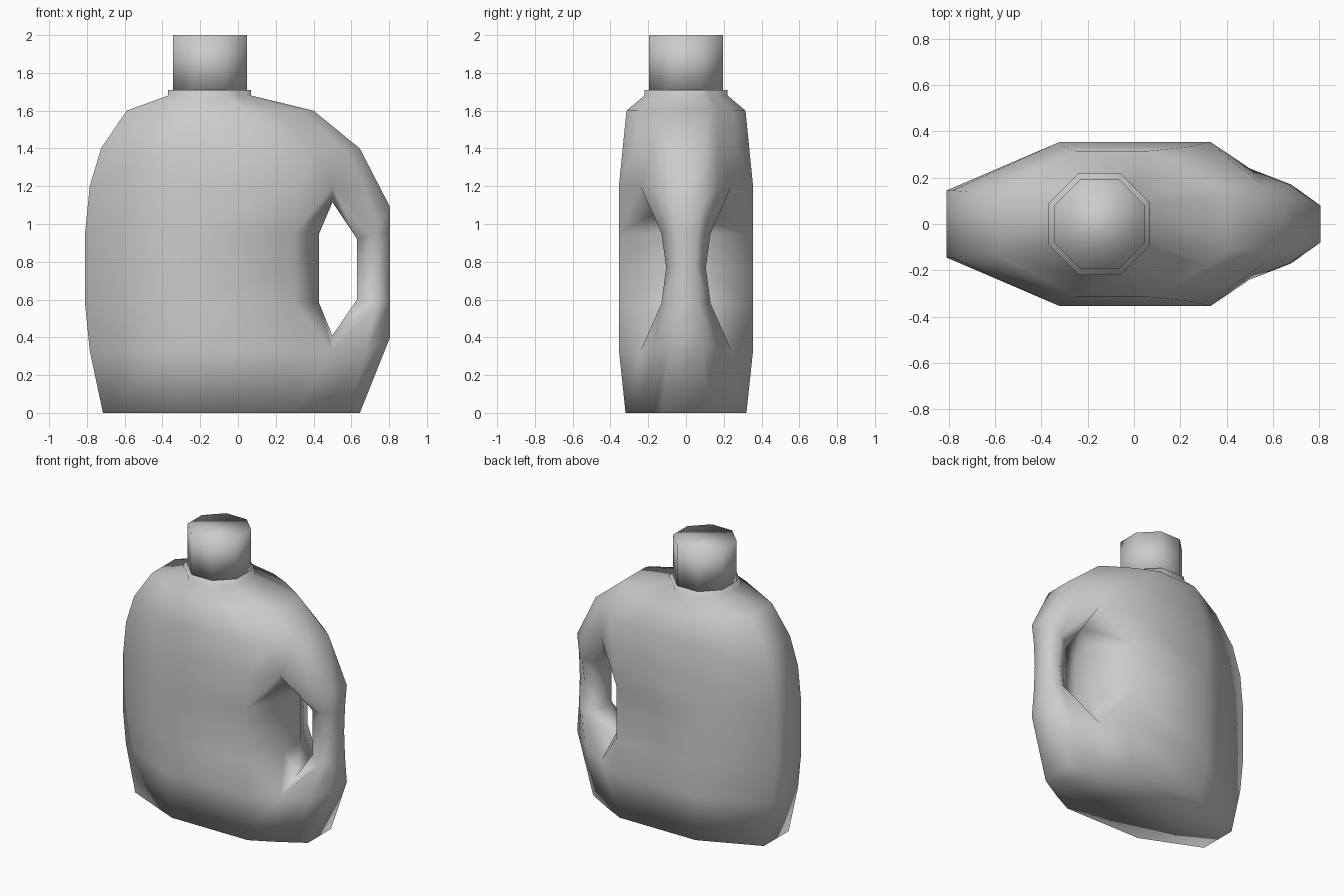
import bpy, bmesh, math

old = bpy.data.objects.get("Cube")
if old:
    bpy.data.objects.remove(old, do_unlink=True)

plastic = bpy.data.materials.new("grey_plastic")
plastic.use_nodes = True
grey = (0.6, 0.6, 0.6, 1)
plastic.diffuse_color = grey
plastic.node_tree.nodes["Principled BSDF"].inputs["Base Color"].default_value = grey


def finish(name, bm):
    """Turn a bmesh into a smooth, single-colour object."""
    bmesh.ops.recalc_face_normals(bm, faces=bm.faces[:])
    for face in bm.faces:
        face.smooth = True
    mesh = bpy.data.meshes.new(name)
    bm.to_mesh(mesh)
    bm.free()
    mesh.materials.append(plastic)
    obj = bpy.data.objects.new(name, mesh)
    bpy.context.collection.objects.link(obj)
    return obj


# Half sections: height, height of the handle edge, then (x, depth) from
# the left end, over the flat side, to the handle edge
LEFT, SIDE_A, SIDE_B, DIP, GRIP, EDGE = range(6)
collar = [(-.37, .09), (-.24, .22), (-.06, .22), (0, .16), (.04, .12), (.07, .09)]
sections = [
    (0, 0, [(-.715, .14), (-.3, .32), (.3, .32), (.44, .25), (.58, .17), (.645, .13)]),
    (.33, .4, [(-.785, .145), (-.32, .355), (.33, .355), (.5, .24), (.68, .17), (.805, .08)]),
    (.58, .58, [(-.81, .145), (-.32, .355), (.3, .355), (.5, .24), (.73, .13), (.805, .06)]),
    (.77, .77, [(-.81, .145), (-.32, .355), (.3, .355), (.5, .24), (.73, .105), (.805, .05)]),
    (.95, .95, [(-.81, .145), (-.32, .355), (.3, .355), (.5, .24), (.73, .13), (.805, .06)]),
    (1.2, 1.09, [(-.785, .145), (-.32, .355), (.33, .355), (.5, .24), (.67, .17), (.805, .08)]),
    (1.4, 1.4, [(-.725, .14), (-.31, .335), (.25, .335), (.42, .27), (.56, .17), (.645, .1)]),
    (1.6, 1.6, [(-.59, .13), (-.25, .315), (.06, .315), (.2, .25), (.33, .17), (.4, .12)]),
    (1.68, 1.68, collar),
    (1.71, 1.71, collar),
]

# Rim of the handle hole as (section, column), and the matching inner edge
rim = [(2, SIDE_B), (3, SIDE_B), (4, SIDE_B), (5, DIP),
       (4, GRIP), (3, GRIP), (2, GRIP), (1, DIP)]
inner_edge = [(.43, .58), (.43, .77), (.43, .95), (.5, 1.115),
              (.63, .92), (.63, .77), (.63, .6), (.5, .41)]
opening = {(2, DIP), (3, DIP), (4, DIP)}

bm = bmesh.new()
walls, holes = [], []
for side in (-1, 1):
    grid = {}
    for row, (z, edge_z, points) in enumerate(sections):
        for col, (x, depth) in enumerate(points):
            if (row, col) not in opening:
                height = edge_z if col == EDGE else z
                grid[row, col] = bm.verts.new((x, side * depth, height))
    # Side skin, leaving the handle opening free
    for row in range(len(sections) - 1):
        for col in range(EDGE):
            keys = [(row, col), (row, col + 1), (row + 1, col + 1), (row + 1, col)]
            corners = [grid[k] for k in keys if k in grid]
            if len(corners) > 2:
                bm.faces.new(corners)
    # Sloped recess from the rim to the hole
    hole = [bm.verts.new((x, side * (.09 if x < .45 else .06), z)) for x, z in inner_edge]
    for i in range(len(rim)):
        j = (i + 1) % len(rim)
        bm.faces.new([grid[rim[i]], grid[rim[j]], hole[j], hole[i]])
    walls.append(grid)
    holes.append(hole)

# Join both halves: end strips, hole lining, base and collar top
front, back = walls
last = len(sections) - 1
for col in (LEFT, EDGE):
    for row in range(last):
        bm.faces.new([front[row, col], front[row + 1, col],
                      back[row + 1, col], back[row, col]])
for i in range(len(rim)):
    j = (i + 1) % len(rim)
    bm.faces.new([holes[0][i], holes[0][j], holes[1][j], holes[1][i]])
for row in (0, last):
    bm.faces.new([front[row, c] for c in range(6)] +
                 [back[row, c] for c in reversed(range(6))])
finish("jug_body", bm)

# Eight-sided cap
bm = bmesh.new()
radius = .195 / math.cos(math.pi / 8)
bmesh.ops.create_cone(bm, cap_ends=True, segments=8, radius1=radius,
                      radius2=radius, depth=.3)
turned = all(abs(abs(v.co.x) - .195) > .01 for v in bm.verts)
for v in bm.verts:
    x, y = v.co.x, v.co.y
    if turned:
        a = math.pi / 8
        x, y = x * math.cos(a) - y * math.sin(a), x * math.sin(a) + y * math.cos(a)
    v.co = (x - .148, y, v.co.z + 1.85)
finish("cap", bm)
